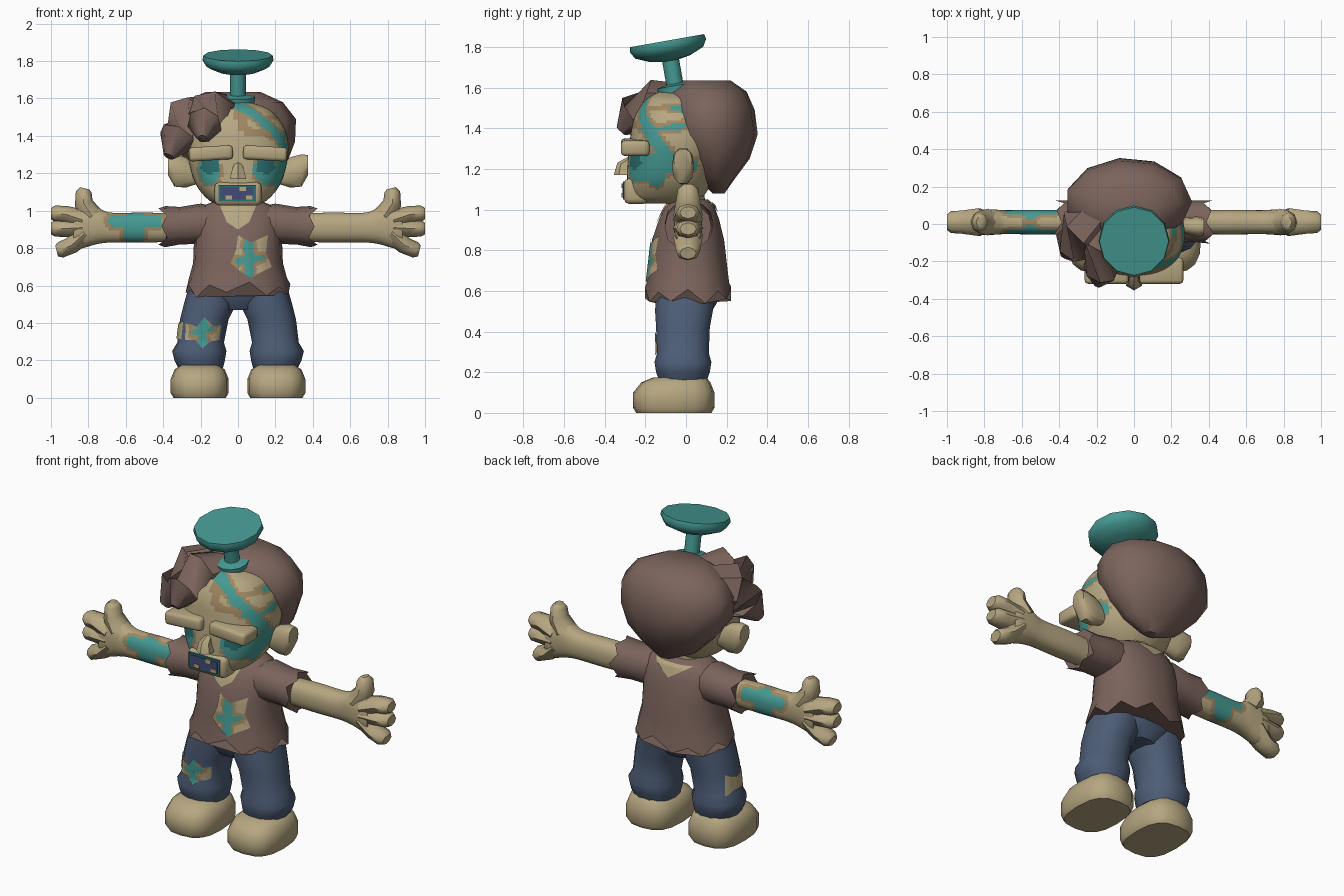
import bpy, bmesh, math
from mathutils import Vector, Matrix
from mathutils.bvhtree import BVHTree

default = bpy.data.objects.get("Cube")
if default:
    bpy.data.objects.remove(default)


def material(name, *rgb):
    mat = bpy.data.materials.new(name)
    mat.use_nodes = True
    mat.diffuse_color = (*rgb, 1)
    mat.node_tree.nodes["Principled BSDF"].inputs["Base Color"].default_value = (*rgb, 1)
    return mat


SKIN = material("skin", .47, .385, .22)
CLOTH = material("brown", .2, .127, .107)
DENIM = material("denim blue", .075, .11, .185)
TEAL = material("teal", .06, .32, .29)
TAN = material("dark tan", .35, .24, .115)
DEEP = material("deep teal", .025, .16, .165)
MOUTH = material("mouth blue", .055, .07, .18)


def finish(name, bm, mat, angle=50):
    bmesh.ops.recalc_face_normals(bm, faces=bm.faces)
    mesh = bpy.data.meshes.new(name)
    bm.to_mesh(mesh)
    bm.free()
    mesh.materials.append(mat)
    obj = bpy.data.objects.new(name, mesh)
    bpy.context.collection.objects.link(obj)
    bpy.ops.object.select_all(action='DESELECT')
    obj.select_set(True)
    bpy.context.view_layer.objects.active = obj
    bpy.ops.object.shade_smooth_by_angle(angle=math.radians(angle))
    return obj


def skin_loops(bm, loops, caps=True):
    """Bridge equal loops of points into a skin, with optional end caps."""
    loops = [[bm.verts.new(p) for p in loop] for loop in loops]
    for low, high in zip(loops, loops[1:]):
        for i in range(len(low)):
            bm.faces.new((low[i - 1], low[i], high[i], high[i - 1]))
    if caps:
        bm.faces.new(loops[0])
        bm.faces.new(loops[-1])


def refine(rings, steps):
    """Catmull-Rom resampling of a ring list."""
    rows = [Vector(r) for r in rings]
    rows = [rows[0]] + rows + [rows[-1]]
    out = []
    for a, b, c, d in zip(rows, rows[1:], rows[2:], rows[3:]):
        for k in range(steps):
            t = k / steps
            out.append(b + (c - a) * t / 2 + (a - b * 2.5 + c * 2 - d / 2) * t * t
                       + ((b - c) * 1.5 + (d - a) / 2) * t ** 3)
    return out + [rows[-1]]


def loft(name, rings, mat, axis='Z', side=1, n=12, power=2.3, steps=1, rag=0, rag_ring=0, caps=True):
    """Rings are (position along axis, centre u, centre v, radius u, radius v)."""
    if steps > 1:
        rings = refine(rings, steps)
    loops = []
    for j, (t, u, v, ru, rv) in enumerate(rings):
        loop = []
        for i in range(n):
            a = math.tau * i / n
            c, s = math.cos(a), math.sin(a)
            pu = u + ru * math.copysign(abs(c) ** (2 / power), c)
            pv = v + rv * math.copysign(abs(s) ** (2 / power), s)
            pt = t
            if rag and j == rag_ring % len(rings):
                pt += rag * (math.cos(a * n / 2) + math.sin(i * 5) / 2)
            p = (pu, pv, pt) if axis == 'Z' else (pt, pu, pv)
            loop.append((p[0] * side, p[1], p[2]))
        loops.append(loop)
    bm = bmesh.new()
    skin_loops(bm, loops, caps)
    return finish(name, bm, mat)


def tube(name, path, radii, mat, side=1, n=8, wide=1):
    """Tapered tube along a path; wide stretches it sideways."""
    path = [Vector((x * side, y, z)) for x, y, z in path]
    loops = []
    for i, (p, r) in enumerate(zip(path, radii)):
        way = path[min(i + 1, len(path) - 1)] - path[max(i - 1, 0)]
        across = way.cross(Vector((0, 0, 1)) if abs(way.x) > abs(way.z) else Vector((1, 0, 0))).normalized()
        up = across.cross(way).normalized()
        loops.append([p + across * r * wide * math.cos(math.tau * k / n)
                      + up * r * math.sin(math.tau * k / n) for k in range(n)])
    bm = bmesh.new()
    skin_loops(bm, loops)
    return finish(name, bm, mat)


def box(name, centre, size, mat, bevel=0.0, roll=0):
    bm = bmesh.new()
    bmesh.ops.create_cube(bm, size=1)
    bmesh.ops.scale(bm, vec=size, verts=bm.verts)
    if bevel:
        bmesh.ops.bevel(bm, geom=bm.edges[:], offset=bevel, segments=2, affect='EDGES', profile=.5)
    bm.transform(Matrix.Translation(centre) @ Matrix.Rotation(roll, 4, 'Y'))
    return finish(name, bm, mat)


def patch(name, target, outline, mat, origin, way, lift=.007):
    """Thin plate draped on a target: outline is (across, height), cast along way."""
    tree = BVHTree.FromPolygons([v.co for v in target.data.vertices],
                                [p.vertices[:] for p in target.data.polygons])
    way = Vector(way)
    across = Vector((abs(way.y), abs(way.x), 0))
    pts = [Vector(p) for p in outline]
    mid = sum(pts, Vector((0, 0))) / len(pts)
    rim = [pts[i - 1].lerp(pts[i], k / 6) for i in range(len(pts)) for k in range(6)]
    loops = []
    for f in (.02, .2, .4, .6, .8, 1):
        loop = []
        for q in rim:
            u, z = mid.lerp(q, f)
            start = across * u + Vector((origin[0], origin[1], z)) - way
            hit = tree.ray_cast(start, way)[0]
            loop.append((hit if hit else start + way) - way * lift)
        loops.append(loop)
    bm = bmesh.new()
    skin_loops(bm, loops, False)
    return finish(name, bm, mat)


def paint(obj, strokes, mat, extra=0.0):
    """Colour faces lying within a stroke's width of its path."""
    obj.data.materials.append(mat)
    index = len(obj.data.materials) - 1
    for face in obj.data.polygons:
        for width, *path in strokes:
            for a, b in zip(path, path[1:] or path):
                a, d = Vector(a), Vector(b) - Vector(a)
                t = max(0, min(1, (face.center - a).dot(d) / d.length_squared)) if d.length else 0
                if (face.center - a - d * t).length < width + extra:
                    face.material_index = index


# Head with rotten streaks over its left side
head = loft("head", [(1.03, 0, -.11, .1, .13), (1.06, 0, -.1, .16, .18), (1.14, 0, -.08, .225, .21),
                     (1.25, 0, -.06, .26, .225), (1.35, 0, -.05, .27, .225), (1.45, 0, -.05, .245, .205),
                     (1.54, 0, -.06, .17, .14), (1.58, 0, -.07, .06, .06)], SKIN, n=72, steps=8)
streaks = [(.036, (0, -.17, 1.56), (.12, -.2, 1.47), (.22, -.17, 1.38), (.26, -.1, 1.27), (.22, -.15, 1.14)),
           (.02, (.22, -.17, 1.38), (.27, 0, 1.42)), (.02, (.14, -.19, 1.47), (.22, -.02, 1.5)),
           (.02, (.05, -.24, 1.42), (.18, -.2, 1.4)), (.025, (0, -.17, 1.55), (.02, -.23, 1.44)),
           (.05, (.25, -.1, 1.24), (.27, .03, 1.21)), (.07, (.15, -.26, 1.21), (.24, -.15, 1.21)),
           (.072, (-.16, -.25, 1.21))]
paint(head, streaks, TAN, .014)
paint(head, streaks, TEAL)
paint(head, [(.04, (s * .14, -.27, 1.24), (s * .17, -.25, 1.24)) for s in (-1, 1)], DEEP)

# Face
tube("nose", [(0, -.26, 1.255), (0, -.305, 1.215), (0, -.305, 1.17)], [.015, .036, .05], SKIN, n=6)
box("muzzle", (0, -.245, 1.09), (.25, .12, .125), SKIN, .025)
box("mouth_rim", (-.005, -.305, 1.094), (.2, .008, .088), DEEP)
box("mouth_inside", (-.005, -.309, 1.094), (.175, .008, .066), MOUTH)
for x, z in ((-.05, 1.07), (.06, 1.07), (.025, 1.117)):
    box("tooth", (x, -.313, z), (.035, .008, .022), SKIN)
for side, word in ((1, "left"), (-1, "right")):
    box(word + "_brow", (side * .145, -.25, 1.307), (.235, .14, .075), SKIN, .018, side * .06)
    loft(word + "_ear", [(.22, -.01, 1.19, .035, .05), (.28, -.01, 1.205, .045, .085),
                         (.34, -.015, 1.215, .055, .09), (.375, -.015, 1.245, .045, .055)],
         SKIN, 'X', side, 10)

# Hair: a heavy back mass and two swept locks
loft("hair_back", [(1.08, .02, .16, .05, .03), (1.15, 0, .15, .18, .09), (1.25, -.01, .145, .27, .17),
                   (1.37, -.03, .125, .335, .23), (1.49, -.03, .12, .34, .22), (1.58, -.03, .11, .27, .19),
                   (1.635, -.03, .1, .15, .12)], CLOTH, n=11, power=2)
tube("fringe_lock", [(-.06, .02, 1.54), (-.14, -.13, 1.52), (-.18, -.25, 1.46), (-.19, -.32, 1.385)],
     [.08, .125, .095, .025], CLOTH, n=7, wide=1.15)
tube("side_lock", [(-.16, .08, 1.49), (-.26, -.04, 1.47), (-.32, -.11, 1.39), (-.37, -.16, 1.29)],
     [.13, .15, .11, .03], CLOTH, n=7)

# Plunger stuck in the head
plunger = loft("plunger", [(z, 0, 0, r, r) for z, r in
                           ((-.03, .085), (.05, .09), (.06, .042), (.175, .042), (.185, .1),
                            (.215, .17), (.25, .19), (.275, .185))], TEAL, power=2)
plunger.data.transform(Matrix.Translation((0, -.045, 1.56)) @ Matrix.Rotation(math.radians(10), 4, 'X'))

# Torso with ragged shirt
loft("neck", [(.9, 0, .01, .1, .09), (1.1, 0, -.01, .11, .1)], SKIN)
shirt = loft("shirt", [(.58, 0, .01, .28, .215), (.64, 0, .01, .262, .205), (.72, 0, .01, .24, .195),
                       (.85, 0, .01, .235, .18), (.95, 0, .015, .24, .15), (1.02, 0, .02, .2, .12),
                       (1.05, 0, .02, .13, .09)], CLOTH, n=18, rag=.028)
patch("collar_front", shirt, [(-.1, 1.035), (-.06, .94), (0, .9), (.06, .94), (.1, 1.035)],
      SKIN, (0, -1), (0, 1, 0))
patch("collar_back", shirt, [(-.12, 1.035), (0, .96), (.12, 1.035)], SKIN, (0, 1), (0, -1, 0))
chest = patch("chest_hole", shirt, [(-.04, .72), (-.01, .79), (0, .87), (.07, .83), (.16, .87), (.15, .78),
                                    (.18, .7), (.12, .67), (.07, .64), (.02, .67)],
              SKIN, (0, -1), (0, 1, 0))
cracks = [(.028, (.06, -.18, .83), (.06, -.2, .66)), (.02, (0, -.19, .73), (.14, -.18, .75))]
paint(chest, cracks, TAN, .015)
paint(chest, cracks, TEAL)

# Limbs, mirrored
for side, word in ((1, "left"), (-1, "right")):
    loft(word + "_sleeve", [(.1, .01, .93, .1, .09), (.2, .015, .93, .12, .108), (.31, .015, .92, .11, .1),
                            (.4, .01, .915, .115, .11)], CLOTH, 'X', side, rag=.018, rag_ring=-1)
    arm = loft(word + "_arm", [(.3, .01, .91, .062, .075), (.5, .01, .91, .066, .08), (.68, .01, .91, .064, .08),
                               (.76, .01, .92, .068, .1), (.84, .01, .91, .068, .112), (.88, .01, .9, .06, .09)],
               SKIN, 'X', side, n=40, steps=10)
    if side < 0:
        bands = []
        for y in (-.06, .08):
            bands += [(.04, (-.66, y, .95), (-.44, y, .95)), (.055, (-.55, y, .99), (-.56, y, .84))]
        paint(arm, bands, TAN, .02)
        paint(arm, bands, TEAL)
    tube(word + "_thumb", [(.78, .01, .97), (.825, .01, 1.04), (.825, .01, 1.1), (.82, .01, 1.12)],
         [.06, .05, .042, .025], SKIN, side, wide=1.2)
    for finger, path in (("index", [(.83, .01, .95), (.92, .01, .98), (.98, .01, .985), (1, .01, .985)]),
                         ("middle", [(.83, .01, .91), (.92, .01, .905), (.98, .01, .905), (1, .01, .905)]),
                         ("little", [(.82, .01, .88), (.89, .01, .815), (.95, .01, .79), (.97, .01, .785)])):
        tube(word + "_" + finger + "_finger", path, [.055, .046, .043, .03], SKIN, side, wide=1.35)
    leg = loft(word + "_trouser_leg", [(.16, .2, -.015, .12, .12), (.2, .205, -.015, .135, .135),
                                       (.25, .207, -.015, .145, .143), (.295, .2, -.015, .125, .13),
                                       (.42, .18, -.015, .13, .135), (.5, .15, -.01, .14, .145),
                                       (.64, .12, 0, .13, .15)], DENIM, side=side, n=14)
    if side < 0:
        knee = patch("knee_hole", leg, [(-.285, .31), (-.28, .4), (-.22, .38), (-.18, .43), (-.13, .38), (-.09, .39),
                                        (-.1, .31), (-.15, .3), (-.19, .265), (-.23, .31)],
                     SKIN, (0, -1), (0, 1, 0))
        cracks = [(.026, (-.19, -.16, .42), (-.19, -.16, .28)), (.018, (-.24, -.15, .35), (-.15, -.15, .37))]
        paint(knee, cracks, TAN, .02)
        paint(knee, cracks, TEAL)
        patch("knee_hole_side", leg, [(-.1, .31), (-.1, .41), (-.02, .39), (.06, .42), (.07, .3), (0, .32)],
              SKIN, (-1, 0), (1, 0, 0))
    loft(word + "_shoe", [(0, .205, -.06, .14, .185), (.025, .205, -.06, .155, .2), (.1, .205, -.06, .155, .2),
                          (.15, .205, -.05, .135, .17), (.175, .205, -.03, .1, .13)],
         SKIN, side=side, n=16, power=2.8)
loft("hips", [(.47, 0, 0, .1, .11), (.54, 0, 0, .22, .155), (.64, 0, 0, .235, .17)], DENIM, n=14)
